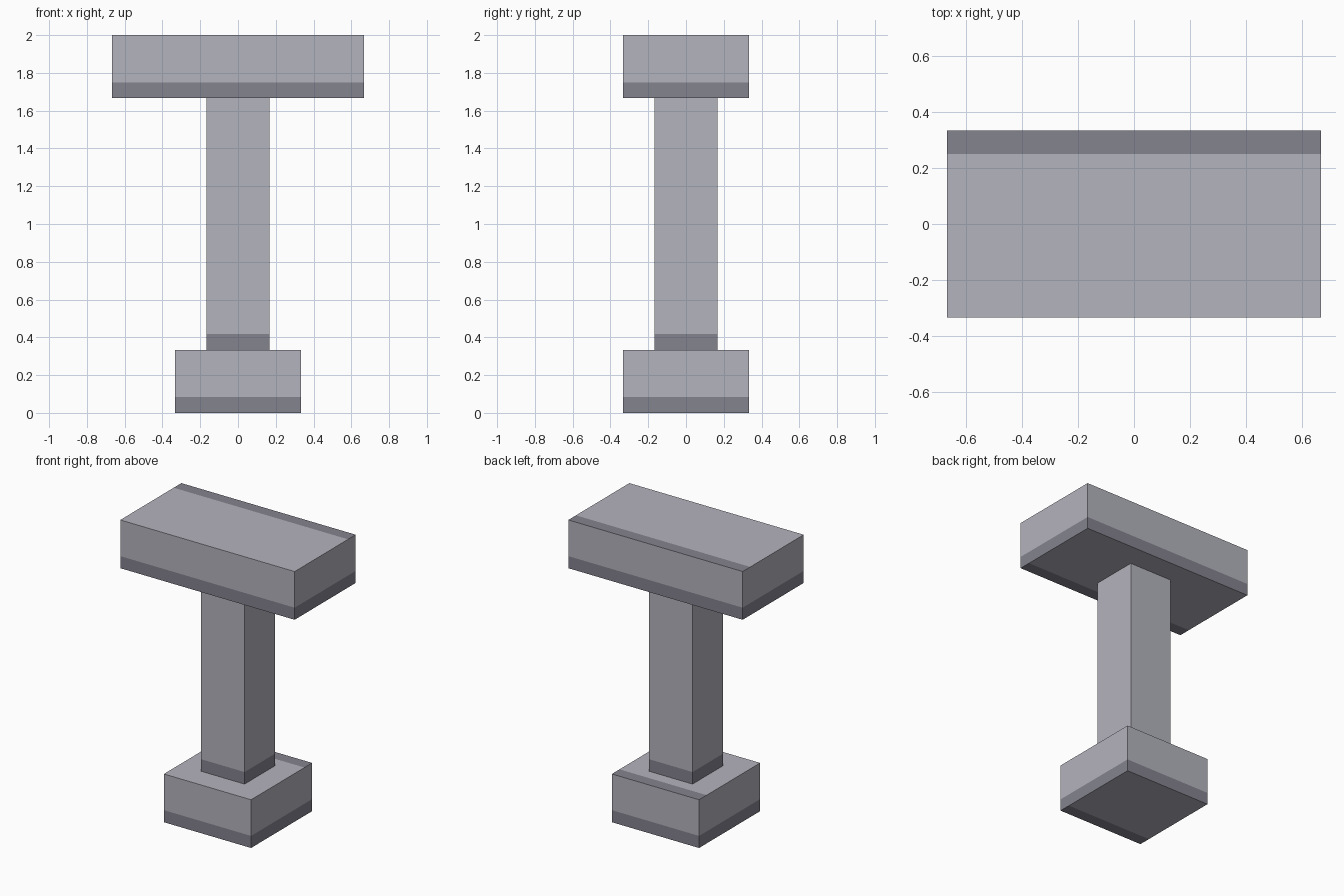
import bpy
import bmesh
from mathutils import Matrix, Vector

if "Cube" in bpy.data.objects:
    bpy.data.objects.remove(bpy.data.objects["Cube"])

BAND = 1 / 12  # width of every dark stripe


def make_material(name, color):
    mat = bpy.data.materials.new(name)
    mat.diffuse_color = (*color, 1)
    mat.use_nodes = True
    mat.node_tree.nodes["Principled BSDF"].inputs["Base Color"].default_value = mat.diffuse_color
    return mat


MATERIALS = [make_material("light_grey", (0.456, 0.451, 0.509)),
             make_material("dark_grey", (0.231, 0.227, 0.275))]


def cut(bm, faces, point, normal):
    """Split only the given faces along a plane."""
    geom = set(faces)
    for f in faces:
        geom.update(f.edges)
        geom.update(f.verts)
    bmesh.ops.bisect_plane(bm, geom=list(geom), plane_co=point, plane_no=normal)


def striped_block(name, width, depth, bottom, top):
    bm = bmesh.new()
    bmesh.ops.create_cube(bm, size=1, matrix=Matrix.Translation((0, 0, (bottom + top) / 2))
                          @ Matrix.Diagonal((width, depth, top - bottom, 1)))
    bm.normal_update()
    # stripe round the foot of the sides
    cut(bm, [f for f in bm.faces if abs(f.normal.z) < 0.5], (0, 0, bottom + BAND), (0, 0, 1))
    # stripe along the back of the top and the front of the underside
    for s in (1, -1):
        bm.normal_update()
        cut(bm, [f for f in bm.faces if f.normal.z * s > 0.5],
            (0, s * (depth / 2 - BAND), 0), (0, 1, 0))
    bm.normal_update()
    for f in bm.faces:
        c = f.calc_center_median()
        if abs(f.normal.z) > 0.5:
            dark = c.y * f.normal.z > depth / 2 - BAND
        else:
            dark = c.z < bottom + BAND
        f.material_index = int(dark)
    mesh = bpy.data.meshes.new(name)
    bm.to_mesh(mesh)
    bm.free()
    for mat in MATERIALS:
        mesh.materials.append(mat)
    obj = bpy.data.objects.new(name, mesh)
    bpy.context.collection.objects.link(obj)
    return obj


# Square foot, slim post and wide top block
striped_block("base", 2 / 3, 2 / 3, 0, 1 / 3)
striped_block("post", 1 / 3, 1 / 3, 1 / 3, 5 / 3)
striped_block("top_block", 4 / 3, 2 / 3, 5 / 3, 2)
